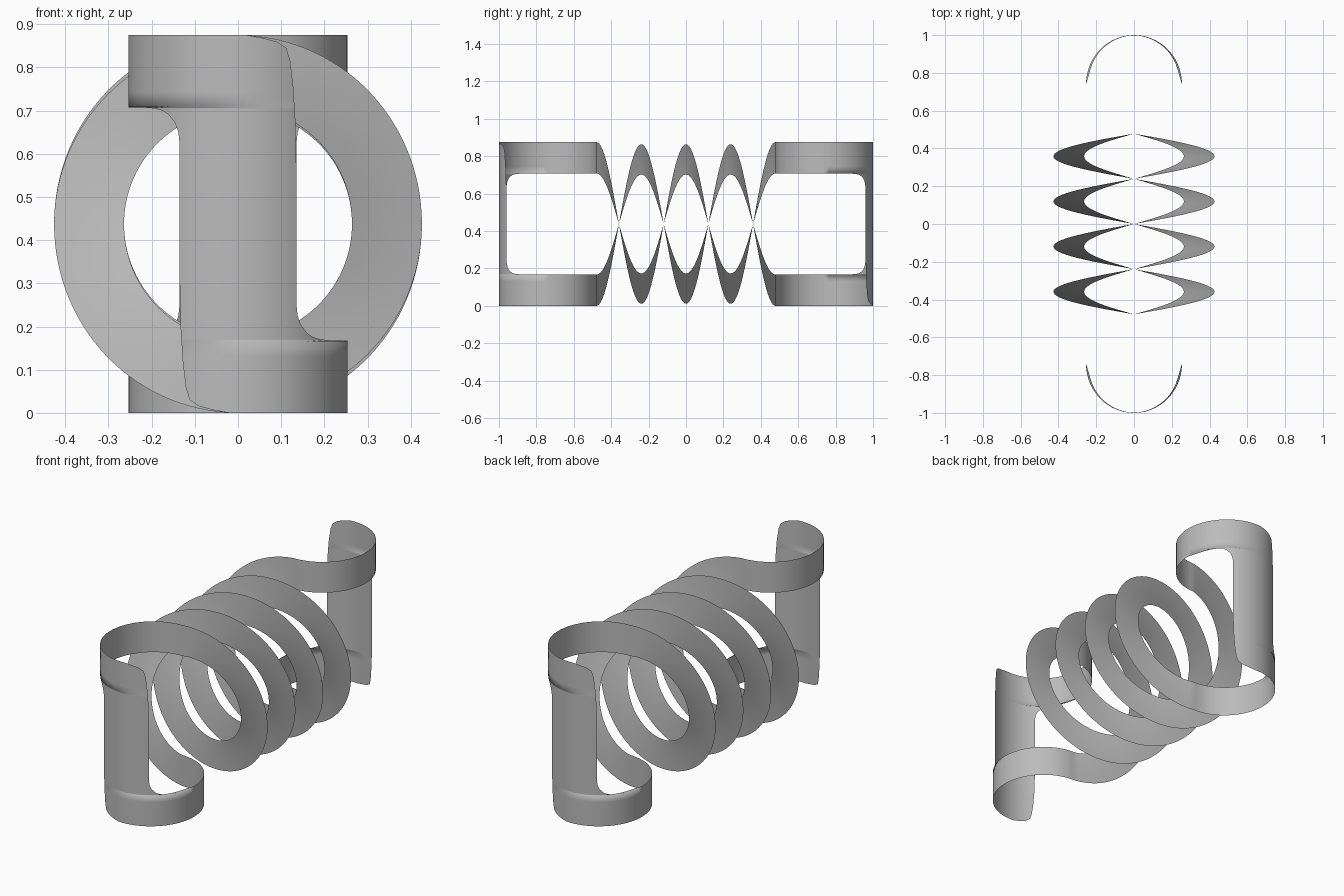
import bpy
from math import sin, cos, pi, asin

cube = bpy.data.objects.get("Cube")
if cube:
    bpy.data.objects.remove(cube)

H = 0.875            # total height
MID = H / 2
PITCH = 0.478        # length of one coil turn, two turns in all
END = 1.0            # half length
RX = 0.254           # end loop, half width
RY = (END - PITCH) / 2
LOOP_Y = -END + RY   # centre of the front loop
INNER, OUTER = 0.264, 0.426          # coil radii
ARM_INNER, ARM_OUTER = 0.27, MID     # widened where the coil becomes an arm

grey = bpy.data.materials.new("plain_grey")
grey.use_nodes = True
grey.diffuse_color = (0.5, 0.5, 0.5, 1)
grey.node_tree.nodes["Principled BSDF"].inputs["Base Color"].default_value = (0.5, 0.5, 0.5, 1)


def sheet(name, rows):
    """Thin smooth sheet from equal rows of points."""
    n = len(rows[0])
    faces = [(i * n + j, i * n + j + 1, (i + 1) * n + j + 1, (i + 1) * n + j)
             for i in range(len(rows) - 1) for j in range(n - 1)]
    mesh = bpy.data.meshes.new(name)
    mesh.from_pydata([p for row in rows for p in row], [], faces)
    mesh.polygons.foreach_set("use_smooth", [True] * len(faces))
    mesh.materials.append(grey)
    bpy.context.collection.objects.link(bpy.data.objects.new(name, mesh))


def turn(rows, flip_z):
    """Half turn about the length axis (flip_z) or about the upright axis."""
    return [[(-x, y, H - z) if flip_z else (-x, -y, z) for x, y, z in row] for row in rows]


def loop(a):
    """Point on the front loop, a = 0 at the very front."""
    return RX * sin(a), LOOP_Y - RY * cos(a)


def blend(t):
    t = min(max(t, 0), 1)
    return t * t * (3 - 2 * t)


# Strand: a quarter loop, two helicoid turns, a quarter loop
ACROSS = 6
arm = [[(*loop(-pi / 2 - pi / 2 * i / 20), MID + ARM_INNER + (ARM_OUTER - ARM_INNER) * j / ACROSS)
        for j in range(ACROSS + 1)] for i in range(20)]
coil = []
STEPS = 240
for i in range(STEPS + 1):
    f = 4 * pi * i / STEPS
    k = blend(min(f, 4 * pi - f) / (pi / 2))
    lo = ARM_INNER + (INNER - ARM_INNER) * k
    hi = ARM_OUTER + (OUTER - ARM_OUTER) * k
    radii = [lo + (hi - lo) * j / ACROSS for j in range(ACROSS + 1)]
    coil.append([(r * sin(f), -PITCH + PITCH * f / (2 * pi), MID + r * cos(f)) for r in radii])
strand = arm + coil + turn(arm, False)[::-1]
sheet("coil_strand_a", strand)
sheet("coil_strand_b", turn(strand, True))

# Post: left edge as (z, x), rounded at the foot and flared into the arm on top
EDGE = [(0, -0.02), (0.006, -0.055), (0.015, -0.09), (0.03, -0.112), (0.06, -0.121),
        (0.12, -0.128), (0.2, -0.133), (0.3, -0.135), (0.62, -0.135), (0.65, -0.138),
        (0.672, -0.146), (0.69, -0.16), (0.7, -0.175), (0.705, -0.192),
        (0.7075, -0.22), (0.708, -RX), (H, -RX)]


def left(z):
    for (z0, x0), (z1, x1) in zip(EDGE, EDGE[1:]):
        if z <= z1:
            return x0 + (x1 - x0) * (z - z0) / (z1 - z0)
    return EDGE[-1][1]


levels = sorted({round(z, 4) for z, _ in EDGE} | {round(H - z, 4) for z, _ in EDGE}
                | {round(H * i / 20, 4) for i in range(21)})
post = []
for z in levels:
    a0 = asin(left(z) / RX)
    a1 = asin(-left(H - z) / RX)
    post.append([(*loop(a0 + (a1 - a0) * j / 24), z) for j in range(25)])
sheet("front_post", post)
sheet("back_post", turn(post, False))
